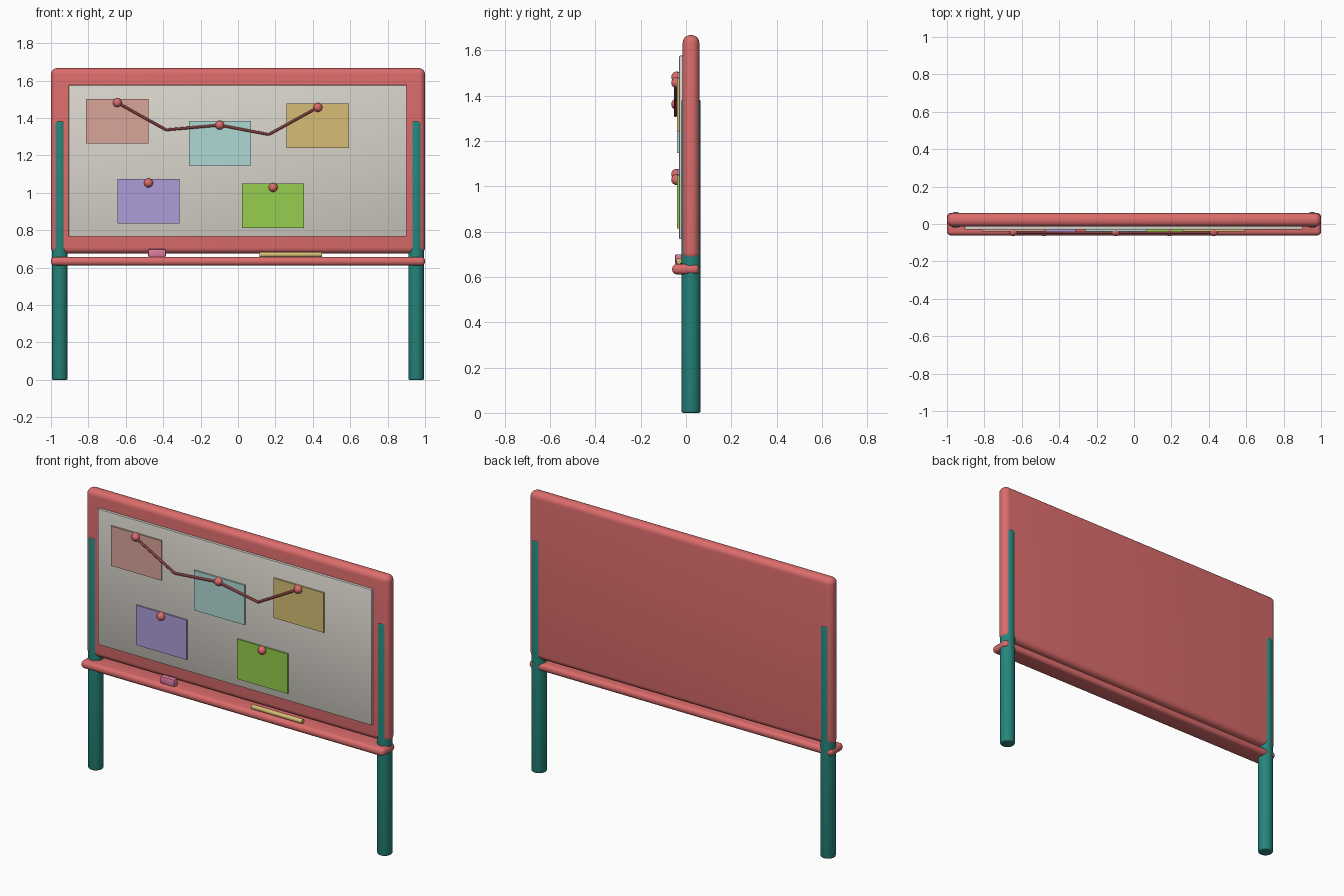
import bpy, math
from mathutils import Vector

if "Cube" in bpy.data.objects:
    bpy.data.objects.remove(bpy.data.objects["Cube"])


def material(name, r, g, b):
    m = bpy.data.materials.new(name)
    lin = [((c / 255 + 0.055) / 1.055) ** 2.4 for c in (r, g, b)]
    m.diffuse_color = (*lin, 1)
    m.use_nodes = True
    m.node_tree.nodes["Principled BSDF"].inputs["Base Color"].default_value = m.diffuse_color
    return m


coral = material("coral", 220, 108, 108)
teal = material("teal", 37, 133, 123)
cream = material("cream", 216, 212, 203)
salmon = material("salmon", 218, 165, 154)
aqua = material("aqua", 175, 217, 213)
mustard = material("mustard", 214, 190, 118)
lilac = material("lilac", 173, 158, 217)
lime = material("lime", 150, 205, 77)
rose = material("rose", 222, 125, 160)


def finish(ob, name, mat, bevel=0, segments=5):
    ob.name = name
    ob.data.materials.append(mat)
    if bevel:
        mod = ob.modifiers.new("rounding", 'BEVEL')
        mod.width = bevel
        mod.segments = segments
        mod.limit_method = 'ANGLE'
        bpy.ops.object.modifier_apply(modifier=mod.name)
    bpy.ops.object.shade_smooth_by_angle(angle=math.radians(35))
    return ob


def box(name, x, y, z, mat, bevel=0, segments=5):
    # Each of x, y, z is a (low, high) range
    centre = [(a + b) / 2 for a, b in (x, y, z)]
    bpy.ops.mesh.primitive_cube_add(size=1, location=centre)
    ob = bpy.context.object
    ob.scale = [b - a for a, b in (x, y, z)]
    bpy.ops.object.transform_apply(location=False, rotation=False, scale=True)
    return finish(ob, name, mat, bevel, segments)


def rod(name, a, b, radius, mat, sides=32, bevel=0):
    a, b = Vector(a), Vector(b)
    d = b - a
    bpy.ops.mesh.primitive_cylinder_add(vertices=sides, radius=radius, depth=d.length,
                                        location=(a + b) / 2)
    ob = bpy.context.object
    ob.rotation_euler = d.to_track_quat('Z', 'Y').to_euler()
    return finish(ob, name, mat, bevel, 3)


# Board frame, writing surface and tray
box("board_frame", (-1, 1), (-0.0145, 0.0585), (0.675, 1.667), coral, 0.033, 6)
box("board_surface", (-0.905, 0.902), (-0.03, -0.01), (0.767, 1.576), cream, 0.003, 2)
box("tray", (-1, 1), (-0.061, 0.0585), (0.611, 0.657), coral, 0.021)

# Legs
for side, name in ((-1, "left_leg"), (1, "right_leg")):
    rod(name, (side * 0.953, 0.022, 0), (side * 0.953, 0.022, 1.382), 0.042, teal, 40, 0.008)

# Notes: left edge, bottom edge, colour, pin position
notes = [(-0.812, 1.265, salmon, (-0.645, 1.482)),
         (-0.263, 1.147, aqua, (-0.098, 1.362)),
         (0.26, 1.241, mustard, (0.427, 1.457)),
         (-0.645, 0.837, lilac, (-0.479, 1.053)),
         (0.021, 0.813, lime, (0.188, 1.029))]
for i, (x, z, mat, pin) in enumerate(notes, 1):
    box(f"note_{i}", (x, x + 0.333), (-0.039, -0.0295), (z, z + 0.237), mat)
    bpy.ops.mesh.primitive_uv_sphere_add(segments=20, ring_count=12, radius=0.024,
                                         location=(pin[0], -0.041, pin[1]))
    finish(bpy.context.object, f"pin_{i}", coral)

# String running between the upper pins
path = [notes[0][3], (-0.385, 1.337), notes[1][3], (0.165, 1.312), notes[2][3]]
for i, (a, b) in enumerate(zip(path, path[1:]), 1):
    rod(f"string_{i}", (a[0], -0.047, a[1]), (b[0], -0.047, b[1]), 0.007, coral, 10)

# Eraser and chalk on the tray
box("eraser", (-0.48, -0.386), (-0.049, -0.016), (0.656, 0.7), rose, 0.007, 2)
rod("chalk", (0.115, -0.03, 0.67), (0.45, -0.03, 0.67), 0.0135, mustard, 16, 0.002)
